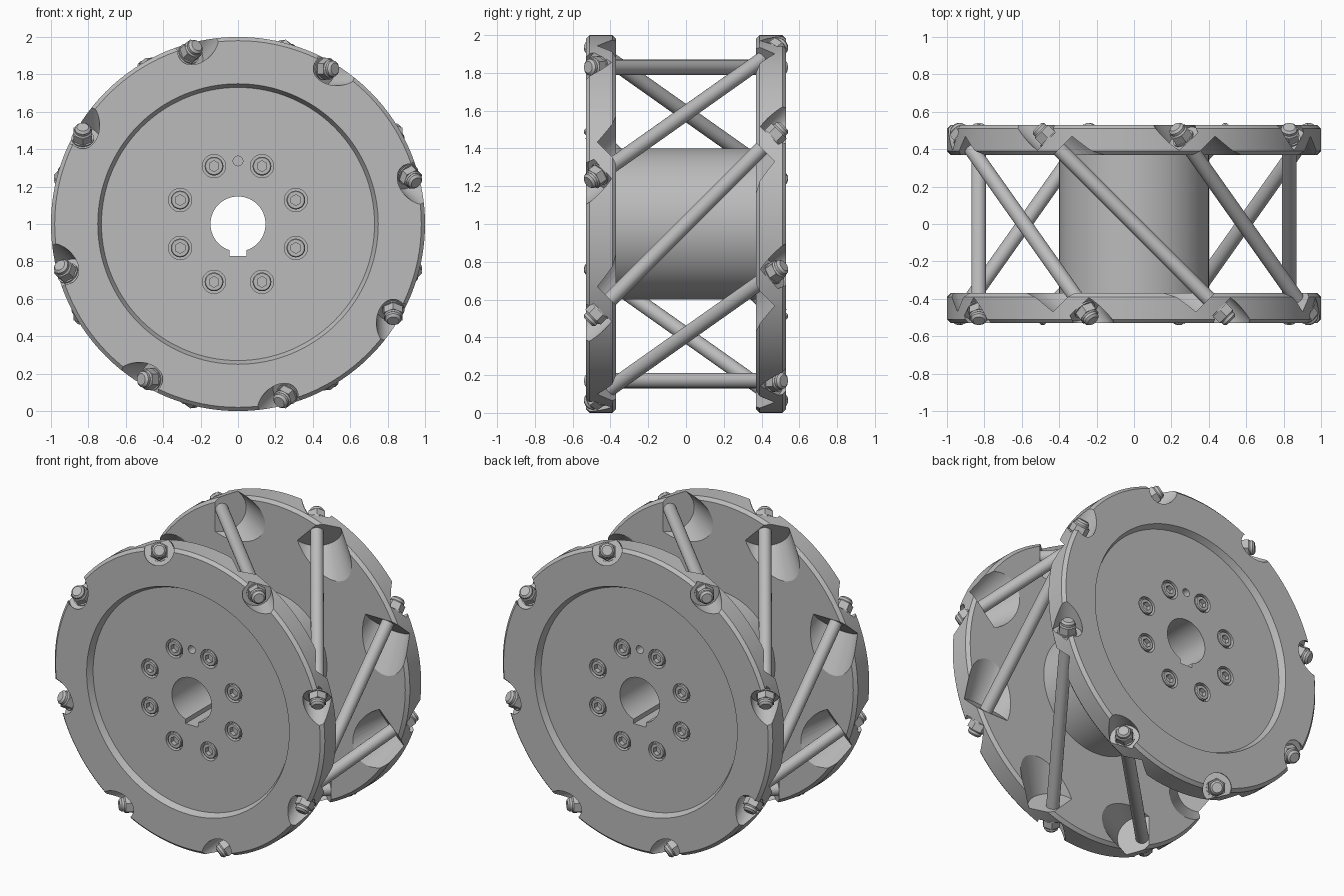
import bpy, bmesh
from math import radians, cos, sin, pi, sqrt
from mathutils import Matrix, Vector

cube = bpy.data.objects.get("Cube")
if cube:
    bpy.data.objects.remove(cube)

grey = bpy.data.materials.new("machined_grey")
grey.use_nodes = True
grey.diffuse_color = (0.5, 0.5, 0.5, 1)
grey.node_tree.nodes["Principled BSDF"].inputs["Base Color"].default_value = (0.5, 0.5, 0.5, 1)

RIM, BORE, HUB = 1.0, 0.147, 0.4      # radii of the wheel body
INNER, OUTER, FLOOR = 0.37, 0.53, 0.49  # distances of disc faces from the middle
AXLE_DIST, AXLE_R = 0.83, 0.04
SEAT_IN, SEAT_OUT = 0.566, 0.643      # pocket floors along the slanted axle
BOLT_CIRCLE = 0.335


def finish(bm, name):
    """Lift to the ground, make the object, colour and shade it."""
    bmesh.ops.translate(bm, verts=bm.verts, vec=(0, 0, 1))
    bmesh.ops.recalc_face_normals(bm, faces=bm.faces)
    mesh = bpy.data.meshes.new(name)
    bm.to_mesh(mesh)
    bm.free()
    mesh.materials.append(grey)
    obj = bpy.data.objects.new(name, mesh)
    bpy.context.collection.objects.link(obj)
    return obj


def smooth(obj):
    bpy.ops.object.select_all(action='DESELECT')
    obj.select_set(True)
    bpy.context.view_layer.objects.active = obj
    bpy.ops.object.shade_smooth_by_angle(angle=radians(30))


def rod(bm, base, direction, start, end, r1, r2=None, sides=32):
    """Cylinder or cone along a direction, from start to end past the base point."""
    turn = direction.to_track_quat('Z', 'Y').to_matrix().to_4x4()
    place = Matrix.Translation(base + direction * (start + end) / 2) @ turn
    bmesh.ops.create_cone(bm, cap_ends=True, segments=sides, radius1=r1,
                          radius2=r1 if r2 is None else r2,
                          depth=end - start, matrix=place)


def cut(obj, cutter):
    cutter.hide_render = True
    mod = obj.modifiers.new("cut", 'BOOLEAN')
    mod.operation, mod.solver, mod.object = 'DIFFERENCE', 'EXACT', cutter
    bpy.ops.object.select_all(action='DESELECT')
    obj.select_set(True)
    bpy.context.view_layer.objects.active = obj
    bpy.ops.object.modifier_apply(modifier=mod.name)
    bpy.data.objects.remove(cutter)


# Slanted axle lines, one per roller position
axles = []
for k in range(8):
    a = k * pi / 4
    base = Vector((cos(a), 0, sin(a))) * AXLE_DIST
    axles.append((base, Vector((sin(a), -1, -cos(a))) / sqrt(2)))

# Screw positions around the bore, on both faces
screws = []
for k in range(8):
    a = (k + 0.5) * pi / 4
    for side in (-1, 1):
        screws.append((Vector((cos(a), 0, sin(a))) * BOLT_CIRCLE, Vector((0, side, 0))))

# Wheel body: two discs and the hub, turned as one profile
half = [(HUB, INNER), (RIM - 0.02, INNER), (RIM, INNER + 0.02), (RIM, OUTER - 0.02),
        (RIM - 0.02, OUTER), (0.75, OUTER), (0.73, FLOOR), (BORE, FLOOR)]
profile = half + [(r, -y) for r, y in reversed(half)]
bm = bmesh.new()
ring = [bm.verts.new((r, y, 0)) for r, y in profile]
edges = [bm.edges.new((ring[i - 1], ring[i])) for i in range(len(ring))]
bmesh.ops.spin(bm, geom=ring + edges, cent=(0, 0, 0), axis=(0, 1, 0),
               angle=2 * pi, steps=128)
bmesh.ops.remove_doubles(bm, verts=bm.verts, dist=0.0001)
body = finish(bm, "wheel_body")

# Cutters: roller pockets, nut seats, counterbores, pin holes and keyway
bm = bmesh.new()
for base, d in axles:
    for way in (d, -d):
        rod(bm, base, way, 0.25, SEAT_IN, 0.235, 0.15, 48)
        rod(bm, base, way, SEAT_OUT, 0.95, 0.09, sides=40)
for base, d in screws:
    rod(bm, base, d, FLOOR - 0.04, FLOOR + 0.1, 0.062)
for side in (-1, 1):
    rod(bm, Vector((0, 0, BOLT_CIRCLE + 0.002)), Vector((0, side, 0)),
        FLOOR - 0.06, FLOOR + 0.1, 0.026, sides=24)
bmesh.ops.create_cube(bm, size=1, matrix=Matrix.Translation((0, 0, -0.1))
                      @ Matrix.Diagonal((0.09, 1.4, 0.14, 1)))
cut(body, finish(bm, "body_cutter"))
smooth(body)

# Cap screws with hexagonal sockets
bm, sockets = bmesh.new(), bmesh.new()
for base, d in screws:
    rod(bm, base, d, FLOOR - 0.045, FLOOR - 0.006, 0.05)
    rod(bm, base, d, FLOOR - 0.006, FLOOR, 0.05, 0.045)
bmesh.ops.remove_doubles(bm, verts=bm.verts, dist=0.0001)
inner_caps = [f for f in bm.faces if len(f.verts) > 4
              and abs(abs(f.calc_center_median().y) - FLOOR + 0.006) < 0.001]
bmesh.ops.delete(bm, geom=inner_caps, context='FACES_ONLY')
for base, d in screws:
    rod(sockets, base, d, FLOOR - 0.03, FLOOR + 0.05, 0.029, sides=6)
caps = finish(bm, "cap_screws")
cut(caps, finish(sockets, "socket_cutter"))
smooth(caps)

# Axle rods with lock nuts at both ends
for i, (base, d) in enumerate(axles, 1):
    bm = bmesh.new()
    rod(bm, base, d, -SEAT_OUT - 0.01, SEAT_OUT + 0.01, AXLE_R)
    smooth(finish(bm, f"axle_rod_{i}"))
    bm = bmesh.new()
    for way in (d, -d):
        rod(bm, base, way, SEAT_OUT, SEAT_OUT + 0.008, 0.06)
        rod(bm, base, way, SEAT_OUT + 0.008, SEAT_OUT + 0.055, 0.058, sides=6)
        rod(bm, base, way, SEAT_OUT + 0.055, SEAT_OUT + 0.063, 0.05, 0.044)
        rod(bm, base, way, SEAT_OUT + 0.063, SEAT_OUT + 0.078, 0.043)
        rod(bm, base, way, SEAT_OUT + 0.078, SEAT_OUT + 0.09, 0.043, 0.031)
    smooth(finish(bm, f"lock_nuts_{i}"))
